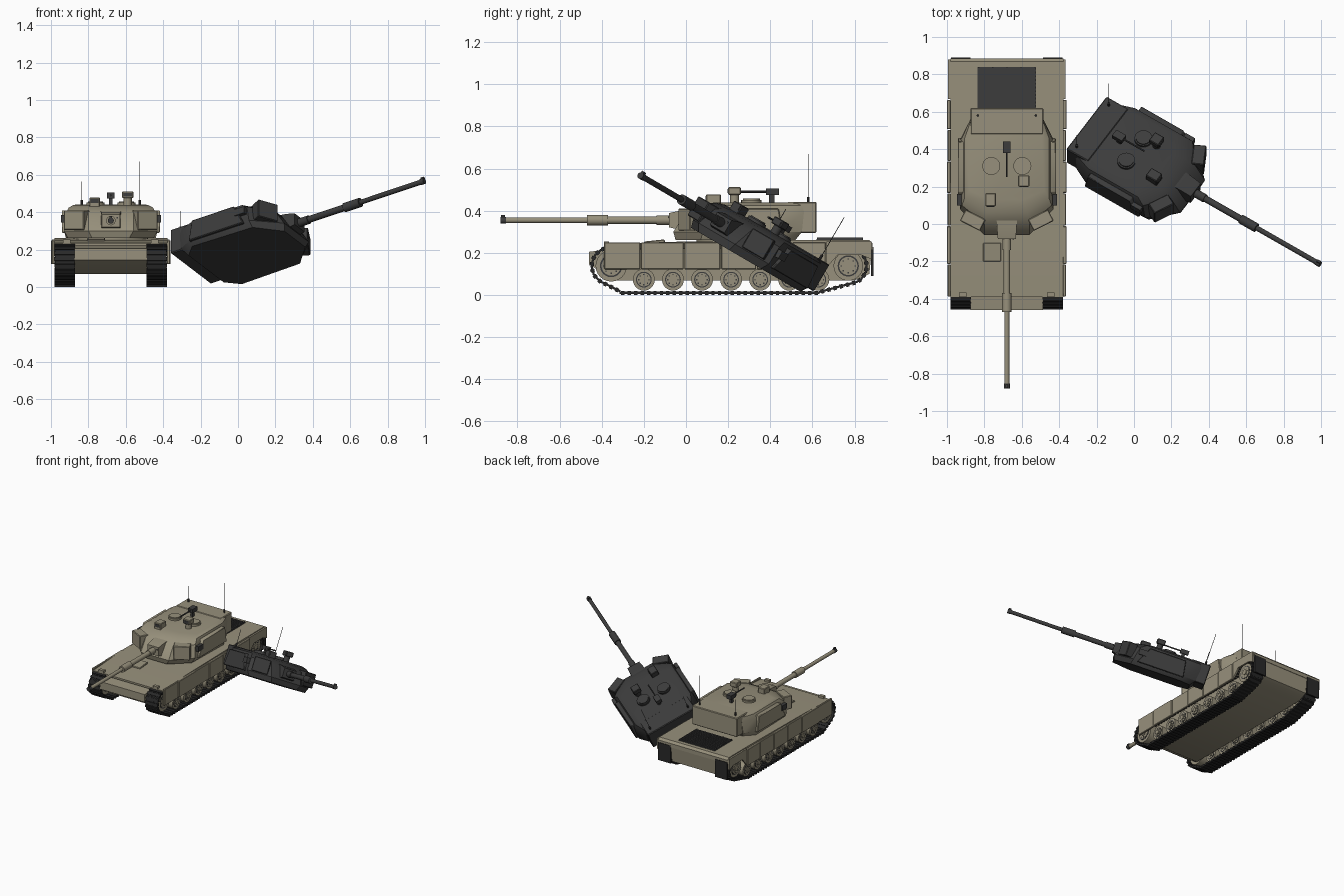
import bpy, bmesh
from math import radians, sin, cos, pi
from mathutils import Matrix, Vector

if "Cube" in bpy.data.objects:
    bpy.data.objects.remove(bpy.data.objects["Cube"])


def material(name, rgb):
    m = bpy.data.materials.new(name)
    m.use_nodes = True
    m.diffuse_color = (*rgb, 1)
    bsdf = m.node_tree.nodes["Principled BSDF"]
    bsdf.inputs["Base Color"].default_value = (*rgb, 1)
    bsdf.inputs["Roughness"].default_value = 0.8
    return m


TAN = material("desert_tan", (0.31, 0.28, 0.2))
CHAR = material("charcoal", (0.045, 0.045, 0.045))
RUBBER = material("track_black", (0.022, 0.022, 0.022))
T = Matrix.Translation
TANK = T((-0.68, 0, 0))


def finish(bm, name, mat, mtx, bevel=0):
    """Bevel, smooth below 35 degrees, place and link a part."""
    if bevel:
        bmesh.ops.bevel(bm, geom=bm.edges[:], offset=bevel, segments=1, affect='EDGES')
    bmesh.ops.recalc_face_normals(bm, faces=bm.faces[:])
    bm.transform(mtx)
    for f in bm.faces:
        f.smooth = True
    for e in bm.edges:
        e.smooth = len(e.link_faces) == 2 and e.calc_face_angle(0) < radians(35)
    me = bpy.data.meshes.new(name)
    bm.to_mesh(me)
    bm.free()
    me.materials.append(mat)
    ob = bpy.data.objects.new(name, me)
    bpy.context.collection.objects.link(ob)
    return ob


def add_box(bm, x, y, z, mtx=Matrix()):
    """Box from (min, max) ranges."""
    c = Vector((sum(x), sum(y), sum(z))) / 2
    s = Matrix.Diagonal((x[1] - x[0], y[1] - y[0], z[1] - z[0], 1))
    bmesh.ops.create_cube(bm, size=1, matrix=mtx @ T(c) @ s)


def box(name, mat, mtx, x, y, z, bevel=0):
    bm = bmesh.new()
    add_box(bm, x, y, z)
    return finish(bm, name, mat, mtx, bevel)


def cyl(name, mat, mtx, loc, r, depth, axis='Z', r2=None, n=24):
    bm = bmesh.new()
    rot = {'X': Matrix.Rotation(pi / 2, 4, 'Y'), 'Y': Matrix.Rotation(pi / 2, 4, 'X'), 'Z': Matrix()}[axis]
    bmesh.ops.create_cone(bm, cap_ends=True, segments=n, radius1=r, radius2=r if r2 is None else r2,
                          depth=depth, matrix=T(loc) @ rot)
    return finish(bm, name, mat, mtx)


def loft(name, mat, mtx, rings, bevel=0):
    """Skin between rings of points and cap both ends."""
    bm = bmesh.new()
    vs = [[bm.verts.new(p) for p in ring] for ring in rings]
    n = len(vs[0])
    for a, b in zip(vs, vs[1:]):
        for i in range(n):
            bm.faces.new((a[i], a[(i + 1) % n], b[(i + 1) % n], b[i]))
    bm.faces.new(vs[0])
    bm.faces.new(vs[-1])
    return finish(bm, name, mat, mtx, bevel)


def prism(name, mat, mtx, profile, x0, x1, bevel=0):
    return loft(name, mat, mtx, [[(x, y, z) for y, z in profile] for x in (x0, x1)], bevel)


def mirrored(z, half):
    return [(x, y, z) for x, y in half] + [(-x, y, z) for x, y in reversed(half)]


def turret(tag, paint, m):
    """Complete turret, gun along -y."""
    # Armoured shell
    loft(tag + "shell", paint, m, [
        mirrored(0.262, [(0.10, -0.05), (0.23, 0.07), (0.24, 0.45), (0.17, 0.52)]),
        mirrored(0.30, [(0.12, -0.06), (0.25, 0.08), (0.25, 0.45), (0.20, 0.55)]),
        mirrored(0.395, [(0.12, 0.0), (0.24, 0.10), (0.24, 0.46), (0.195, 0.56)]),
        mirrored(0.425, [(0.11, 0.06), (0.225, 0.14), (0.225, 0.46), (0.19, 0.56)]),
        mirrored(0.438, [(0.09, 0.13), (0.20, 0.18), (0.20, 0.46), (0.18, 0.56)])])
    box(tag + "bustle", paint, m, (-0.195, 0.195), (0.48, 0.62), (0.295, 0.442), 0.005)
    # Side armour, smoke launchers and angled front blocks
    for s, side in ((1, "left_"), (-1, "right_")):
        loft(tag + side + "side_bin", paint, m, [
            [(s * x, y, z) for y, z in ((0.11, 0.29), (0.46, 0.29), (0.44, 0.41), (0.17, 0.41))]
            for x in (0.2, 0.262)], 0.004)
        box(tag + side + "smoke_launcher", CHAR, m @ T((s * 0.255, 0.13, 0.365)),
            (-0.012, 0.012), (-0.03, 0.03), (-0.02, 0.02))
        box(tag + side + "front_block", paint,
            m @ T((s * 0.185, 0.015, 0.355)) @ Matrix.Rotation(s * radians(27), 4, 'Z'),
            (-0.06, 0.06), (-0.028, 0.04), (-0.05, 0.055), 0.004)
        cyl(tag + side + "hatch", paint, m, (s * 0.083, 0.31, 0.443), 0.048, 0.018)
        cyl(tag + side + "hatch_lid", paint, m, (s * 0.083, 0.31, 0.453), 0.04, 0.01)
        # Aerials of unequal height
        top = 0.67 if s > 0 else 0.565
        x = s * 0.155
        cyl(tag + side + "aerial_base", CHAR, m, (x, 0.58, 0.45), 0.007, 0.03, n=10)
        cyl(tag + side + "aerial", CHAR, m, (x, 0.58, (top + 0.45) / 2), 0.0017, top - 0.45, n=6)
    # Sights
    box(tag + "gunner_sight", paint, m, (-0.115, -0.058), (0.095, 0.165), (0.42, 0.478), 0.004)
    box(tag + "gunner_sight_glass", CHAR, m, (-0.108, -0.065), (0.092, 0.096), (0.448, 0.47))
    cyl(tag + "commander_sight_post", paint, m, (0.09, 0.23, 0.455), 0.022, 0.05)
    box(tag + "commander_sight", paint, m, (0.06, 0.12), (0.2, 0.26), (0.475, 0.512), 0.004)
    box(tag + "commander_sight_glass", CHAR, m, (0.068, 0.112), (0.197, 0.201), (0.483, 0.504))
    # Roof machine gun
    box(tag + "machine_gun_mount", CHAR, m, (-0.01, 0.01), (0.395, 0.42), (0.43, 0.48))
    box(tag + "machine_gun_body", CHAR, m, (-0.021, 0.021), (0.38, 0.442), (0.474, 0.505))
    cyl(tag + "machine_gun_barrel", CHAR, m, (0, 0.315, 0.49), 0.005, 0.13, 'Y', n=10)
    # Mantlet and main gun
    loft(tag + "mantlet", paint, m, [
        [(sx * w, y, 0.355 + sz * h) for sx, sz in ((1, 1), (-1, 1), (-1, -1), (1, -1))]
        for y, w, h in ((-0.08, 0.048, 0.034), (-0.03, 0.052, 0.045), (0.04, 0.055, 0.052))])
    cyl(tag + "coaxial_port", CHAR, m, (0.034, -0.08, 0.37), 0.005, 0.008, 'Y', n=10)
    for part, y0, y1, r, mat in (("gun_collar", -0.14, -0.07, 0.023, paint), ("gun_rear_tube", -0.38, -0.07, 0.018, paint),
                                 ("gun_sleeve", -0.47, -0.37, 0.025, paint), ("gun_front_tube", -0.86, -0.46, 0.0135, paint),
                                 ("gun_muzzle", -0.88, -0.853, 0.016, CHAR)):
        cyl(tag + part, mat, m, (0, (y0 + y1) / 2, 0.355), r, y1 - y0, 'Y')
    box(tag + "muzzle_sensor", CHAR, m, (-0.007, 0.007), (-0.878, -0.858), (0.365, 0.379))


# Standing turret, and a burnt one lying tilted beside the tank
turret("turret_", TAN, TANK)
tilt = Matrix.Rotation(radians(-30.3), 4, 'X') @ Matrix.Rotation(radians(56.5), 4, 'Z')
turret("fallen_turret_", CHAR, T((0.263, 0.203, 0.322)) @ tilt @ T((0, 0, -0.355)))

# Hull
prism("hull", TAN, TANK, [(-0.46, 0.145), (-0.46, 0.205), (-0.08, 0.252), (0.87, 0.262),
                          (0.885, 0.245), (0.87, 0.10), (0.80, 0.07), (-0.34, 0.07)], -0.193, 0.193)
prism("hull_deck", TAN, TANK, [(-0.39, 0.222), (-0.39, 0.236), (-0.1, 0.252), (0.62, 0.262),
                               (0.87, 0.262), (0.885, 0.245), (0.885, 0.215)], -0.302, 0.302)
cyl("turret_ring", TAN, TANK, (0, 0.25, 0.258), 0.2, 0.03, n=32)
box("driver_hatch", TAN, TANK @ T((-0.078, -0.15, 0.247)) @ Matrix.Rotation(radians(6), 4, 'X'),
    (-0.048, 0.048), (-0.05, 0.05), (-0.01, 0.012), 0.004)
for x in (-0.235, 0.235):
    box("headlight", TAN, TANK, (x - 0.02, x + 0.02), (-0.39, -0.365), (0.235, 0.255))

# Engine grille
box("engine_grille", CHAR, TANK, (-0.157, 0.157), (0.62, 0.84), (0.25, 0.266))
bm = bmesh.new()
for i in range(11):
    y = 0.63 + i * 0.02
    add_box(bm, (-0.155, 0.155), (y - 0.005, y + 0.005), (0.262, 0.271))
for i in range(5):
    x = -0.15 + i * 0.075
    add_box(bm, (x - 0.003, x + 0.003), (0.621, 0.839), (0.262, 0.272))
finish(bm, "grille_slats", CHAR, TANK)

# Track centre line: flat bottom, rounded ends
R = 0.086
path = [Vector((-0.30, 0.011)), Vector((0.62, 0.011))]
for cy, a0, a1 in ((0.77, -62, 90), (-0.36, 90, 238)):
    for i in range(13):
        a = radians(a0 + (a1 - a0) * i / 12)
        path.append(Vector((cy + R * cos(a), 0.138 + R * sin(a))))


def along(points, count):
    """Evenly spaced points and directions round a closed path."""
    segs = list(zip(points, points[1:] + points[:1]))
    step = sum((b - a).length for a, b in segs) / count
    pos = 0.0
    for a, b in segs:
        length = (b - a).length
        while pos < length:
            yield a.lerp(b, pos / length), (b - a).normalized()
            pos += step
        pos -= length


for s, side in ((1, "left_"), (-1, "right_")):
    m = TANK @ T((s * 0.246, 0, 0))
    # Track links
    bm = bmesh.new()
    for p, d in along(path, 92):
        rot = Matrix(((1, 0, 0, 0), (0, d.x, -d.y, p.x), (0, d.y, d.x, p.y), (0, 0, 0, 1)))
        add_box(bm, (-0.052, 0.052), (-0.016, 0.016), (-0.005, 0.005), rot)
        add_box(bm, (-0.054, 0.054), (-0.008, 0.008), (-0.011, 0.009), rot)
    finish(bm, side + "track", RUBBER, m)
    # Road wheels, idler and sprocket
    wheels = [("road_wheel", -0.20 + i * 0.138, 0.073, 0.052) for i in range(7)]
    wheels += [("idler", -0.355, 0.138, 0.074), ("sprocket", 0.77, 0.138, 0.07)]
    for part, y, z, r in wheels:
        for piece, k, w, mat in (("", 1, 0.084, TAN), ("_recess", 0.72, 0.088, CHAR),
                                 ("_dish", 0.62, 0.092, TAN), ("_hub", 0.3, 0.104, TAN)):
            cyl(side + part + piece, mat, m, (0, y, z), r * k, w, 'X')
        bm = bmesh.new()
        for i in range(8):
            a = i * pi / 4
            c = (0, y + r * 0.47 * cos(a), z + r * 0.47 * sin(a))
            add_box(bm, (-0.048, 0.048), (-0.003, 0.003), (-0.003, 0.003), T(c))
        finish(bm, side + part + "_bolts", CHAR, m)
    # Skirt panels with narrow gaps
    edges = [-0.39, -0.215, -0.01, 0.165, 0.335, 0.505, 0.665]
    for i, (a, b) in enumerate(zip(edges, edges[1:])):
        out = 0.32 if i % 2 else 0.316
        box(side + "skirt_panel", TAN, TANK, sorted((s * 0.301, s * out)), (a + 0.002, b - 0.002), (0.122, 0.25), 0.003)
    loft(side + "rear_skirt", TAN, TANK, [
        [(s * x, y, z) for y, z in ((0.667, 0.13), (0.72, 0.19), (0.83, 0.19), (0.88, 0.17), (0.88, 0.255), (0.667, 0.255))]
        for x in (0.301, 0.314)])
    # Rear mud flap
    box(side + "mud_flap", RUBBER, m, (-0.053, 0.053), (0.877, 0.889), (0.09, 0.228))
